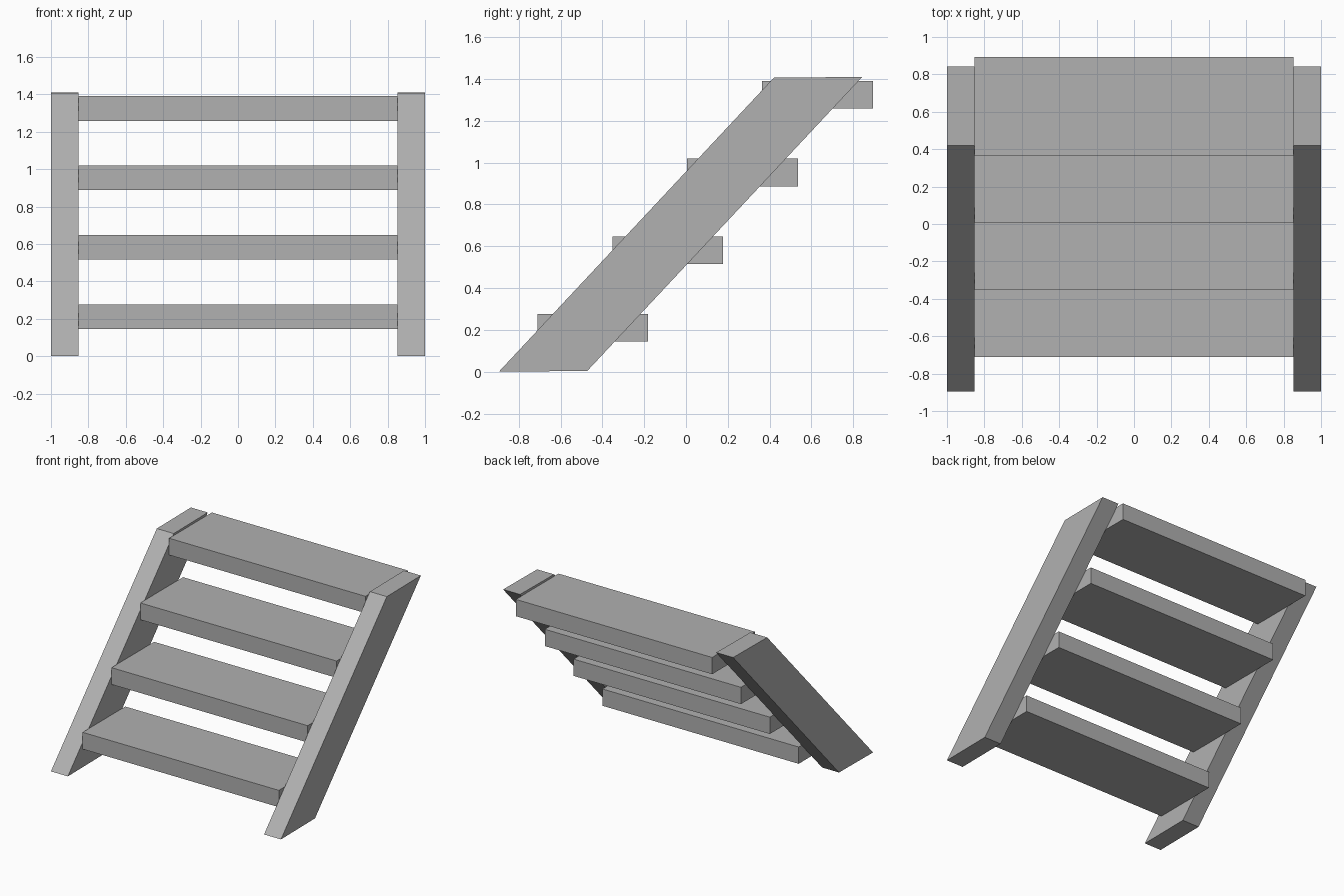
import bpy, bmesh

if "Cube" in bpy.data.objects:
    bpy.data.objects.remove(bpy.data.objects["Cube"])

INNER, OUTER = 0.853, 1.0

# Dark grey finish shared by every part
grey = bpy.data.materials.new("dark_grey")
grey.diffuse_color = (0.44, 0.44, 0.44, 1)
grey.use_nodes = True
grey.node_tree.nodes["Principled BSDF"].inputs["Base Color"].default_value = grey.diffuse_color


def prism(name, profile, x0, x1):
    """Extrude a (y, z) profile along x."""
    bm = bmesh.new()
    face = bm.faces.new([bm.verts.new((x0, y, z)) for y, z in profile])
    ext = bmesh.ops.extrude_face_region(bm, geom=[face])
    verts = [g for g in ext["geom"] if isinstance(g, bmesh.types.BMVert)]
    bmesh.ops.translate(bm, verts=verts, vec=(x1 - x0, 0, 0))
    bmesh.ops.recalc_face_normals(bm, faces=bm.faces)
    mesh = bpy.data.meshes.new(name)
    bm.to_mesh(mesh)
    bm.free()
    mesh.materials.append(grey)
    obj = bpy.data.objects.new(name, mesh)
    bpy.context.collection.objects.link(obj)
    return obj


# Slanted side stringers
slant = [(-0.895, 0.0), (-0.472, 0.004), (0.843, 1.41), (0.42, 1.406)]
prism("left_stringer", slant, -OUTER, -INNER)
prism("right_stringer", slant, INNER, OUTER)

# Four evenly rising treads
for i in range(4):
    y, z = -0.711 + i * 0.3583, 0.144 + i * 0.3715
    d, h = 0.53, 0.132
    prism(f"tread_{i + 1}", [(y, z), (y + d, z), (y + d, z + h), (y, z + h)],
          -INNER, INNER)
